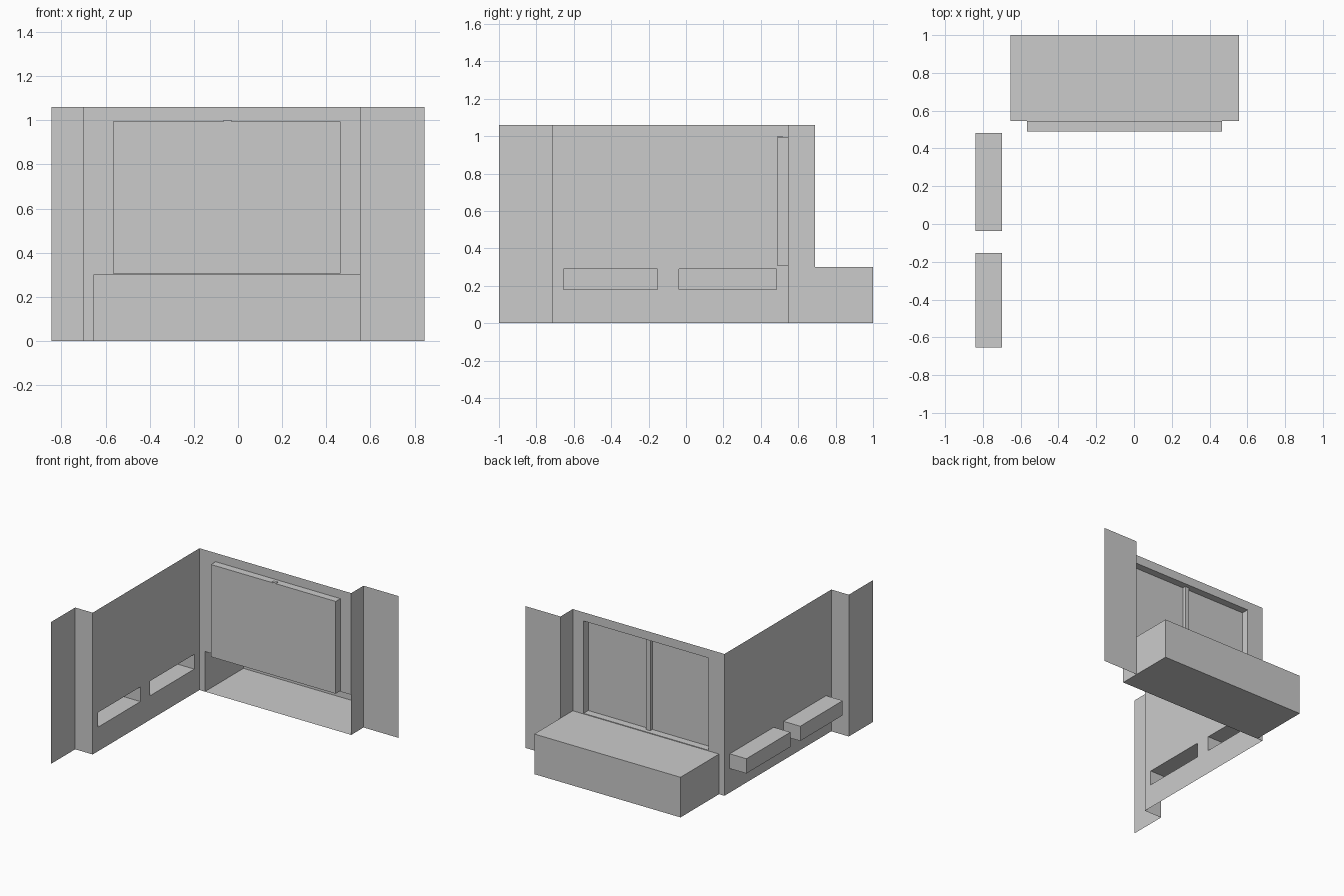
import bpy, bmesh

if "Cube" in bpy.data.objects:
    bpy.data.objects.remove(bpy.data.objects["Cube"])

H = 1.06              # wall height
XL, XR = -0.70, 0.555  # side wall plane, right end of back wall
YB, YF = 0.545, -0.717  # back wall plane, front end of side wall


def finish(name, bm):
    bmesh.ops.remove_doubles(bm, verts=bm.verts, dist=1e-5)
    mesh = bpy.data.meshes.new(name)
    bm.to_mesh(mesh)
    bm.free()
    obj = bpy.data.objects.new(name, mesh)
    bpy.context.collection.objects.link(obj)
    return obj


def wall(name, a, b, holes=()):
    """Thin upright sheet from a to b (axis aligned), holes as (u0, u1, z0, z1)."""
    axis = 0 if a[0] != b[0] else 1
    us = sorted({a[axis], b[axis], *[h[i] for h in holes for i in (0, 1)]})
    zs = sorted({0, H, *[h[i] for h in holes for i in (2, 3)]})
    bm = bmesh.new()
    for u0, u1 in zip(us, us[1:]):
        for z0, z1 in zip(zs, zs[1:]):
            u, z = (u0 + u1) / 2, (z0 + z1) / 2
            if any(h[0] < u < h[1] and h[2] < z < h[3] for h in holes):
                continue
            ring = [(u0, z0), (u1, z0), (u1, z1), (u0, z1)]
            bm.faces.new([bm.verts.new((p, a[1], q) if axis == 0 else (a[0], p, q))
                          for p, q in ring])
    return finish(name, bm)


def box(name, lo, hi, open_dir=None):
    """Box between two corners; the face pointing along open_dir is left out."""
    bm = bmesh.new()
    bmesh.ops.create_cube(bm, size=1)
    for v in bm.verts:
        v.co = [lo[i] + (v.co[i] + 0.5) * (hi[i] - lo[i]) for i in range(3)]
    bm.normal_update()
    if open_dir:
        gone = [f for f in bm.faces
                if sum(f.normal[i] * open_dir[i] for i in range(3)) > 0.9]
        bmesh.ops.delete(bm, geom=gone, context='FACES')
    return finish(name, bm)


# Openings
alcove = (-0.655, XR, 0, 0.30)
window = (-0.567, 0.465, 0.305, 0.995)
niches = [(-0.655, -0.153, 0.18, 0.29), (-0.037, 0.483, 0.18, 0.29)]

# Walls
wall("back_wall", (XL, YB), (XR, YB), [alcove, window])
wall("side_wall", (XL, YF), (XL, YB), niches)
wall("right_return", (XR, YB), (XR, 0.69))
wall("right_wing", (XR, 0.69), (0.845, 0.69))
wall("left_return", (-0.845, YF), (XL, YF))
wall("left_wing", (-0.845, -1), (-0.845, YF))

# Floor alcove behind the back wall
box("floor_alcove", (alcove[0], YB, 0), (alcove[1], 1, 0.30), (0, -1, 0))

# Raised panel, hollow at the back, with a central rib
box("raised_panel", (window[0], 0.49, window[2]), (window[1], YB, window[3]), (0, 1, 0))
box("panel_rib", (-0.065, 0.4905, 0.305), (-0.03, 0.515, 1.0))

# Niches pushed out through the side wall
for i, (y0, y1, z0, z1) in enumerate(niches):
    box(f"wall_niche_{i + 1}", (-0.838, y0, z0), (XL, y1, z1), (1, 0, 0))
